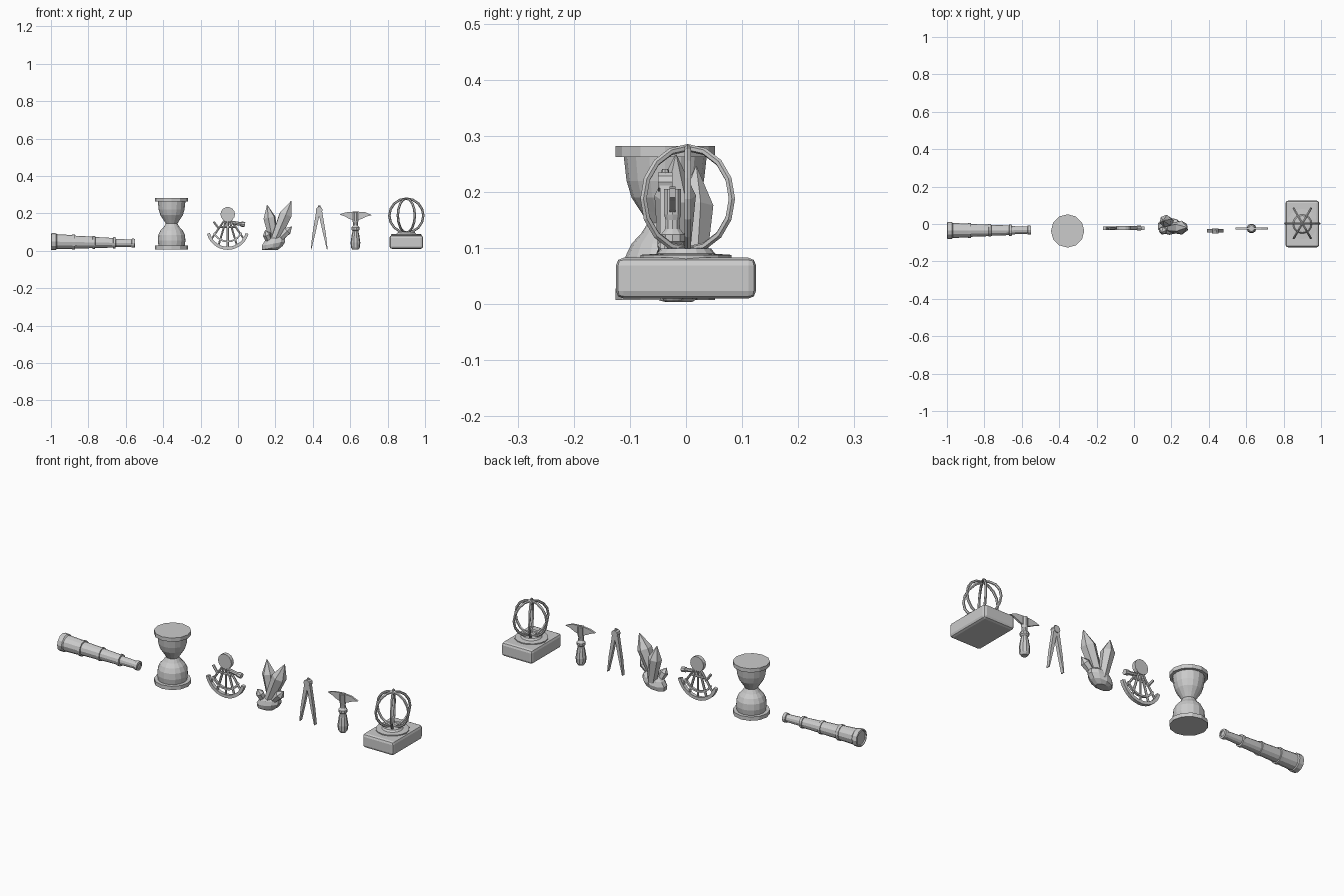
import bpy, bmesh, math
from mathutils import Vector, Matrix

if "Cube" in bpy.data.objects:
    bpy.data.objects.remove(bpy.data.objects["Cube"])


def finish(bm, name, mat=None):
    bmesh.ops.recalc_face_normals(bm, faces=bm.faces)
    me = bpy.data.meshes.new(name)
    bm.to_mesh(me)
    bm.free()
    ob = bpy.data.objects.new(name, me)
    bpy.context.collection.objects.link(ob)
    if mat:
        ob.matrix_world = mat
    return ob


def between(a, b):
    d = Vector(b) - Vector(a)
    return Matrix.Translation(a) @ d.to_track_quat('Z', 'Y').to_matrix().to_4x4()


def lathe(name, prof, mat, n=12, sy=1.0):
    """Turn (radius, height) pairs round local z, capping both ends."""
    bm = bmesh.new()
    rings = [[bm.verts.new((r * math.cos(math.tau * i / n), sy * r * math.sin(math.tau * i / n), h))
              for i in range(n)] for r, h in prof]
    for a, b in zip(rings, rings[1:]):
        for i in range(n):
            bm.faces.new((a[i], a[(i + 1) % n], b[(i + 1) % n], b[i]))
    bm.faces.new(rings[0])
    bm.faces.new(rings[-1])
    return finish(bm, name, mat)


def rod(name, a, b, r0, r1=None, n=8, sy=1.0):
    L = (Vector(b) - Vector(a)).length
    return lathe(name, [(r0, 0), (r0 if r1 is None else r1, L)], between(a, b), n, sy)


def arc(name, c, R, a0, a1, n, w, t):
    """Flat band in the xz plane, w wide and t thick."""
    bm = bmesh.new()
    secs = []
    for i in range(n + 1):
        a = math.radians(a0 + (a1 - a0) * i / n)
        secs.append([bm.verts.new((c[0] + r * math.cos(a), c[1] + y, c[2] + r * math.sin(a)))
                     for r, y in ((R, -t / 2), (R, t / 2), (R - w, t / 2), (R - w, -t / 2))])
    for p, q in zip(secs, secs[1:]):
        for k in range(4):
            bm.faces.new((p[k], p[(k + 1) % 4], q[(k + 1) % 4], q[k]))
    bm.faces.new(secs[0])
    bm.faces.new(secs[-1])
    return finish(bm, name)


def plate(name, pts, y, t):
    """Outline in xz extruded along y."""
    bm = bmesh.new()
    f = bm.faces.new([bm.verts.new((x, y - t / 2, z)) for x, z in pts])
    ext = bmesh.ops.extrude_face_region(bm, geom=[f])['geom']
    bmesh.ops.translate(bm, vec=(0, t, 0), verts=[v for v in ext if isinstance(v, bmesh.types.BMVert)])
    return finish(bm, name)


T = Matrix.Translation

# Spyglass: stepped tubes with collars
lathe("spyglass", [(.036, .006), (.038, 0), (.045, .002), (.045, .027), (.040, .032), (.037, .112),
                   (.040, .113), (.040, .128), (.034, .129), (.031, .222), (.034, .223), (.034, .236),
                   (.029, .237), (.026, .332), (.030, .333), (.030, .346), (.022, .347), (.019, .430),
                   (.024, .432), (.024, .448), (.014, .450), (.014, .446)],
      between((-1, -.035, .049), (-.55, -.033, .040)), 12)

# Hourglass
hc = T((-.355, -.037, 0))
for nm, z in (("hourglass_bottom", .008), ("hourglass_top", .262)):
    lathe(nm, [(.089, z), (.089, z + .020)], hc, 12)
lathe("hourglass_glass", [(.070, .026), (.074, .055), (.071, .085), (.060, .108), (.043, .126), (.031, .145),
                          (.043, .164), (.060, .190), (.069, .220), (.074, .264)], hc, 16)

# Sextant
sx, sy = -.055, -.022
rod("sextant_mirror", (sx, sy - .010, .195), (sx, sy + .010, .195), .039, n=14)
arc("sextant_limb", (sx, sy, .120), .115, 195, 345, 14, .016, .018)
arc("sextant_inner_arc", (sx, sy, .130), .085, 205, 335, 10, .009, .012)
for i, a in enumerate((-56, -28, 0, 28, 56)):
    s, c = math.sin(math.radians(a)), math.cos(math.radians(a))
    rod(f"sextant_strut_{i}", (sx + s * .015, sy, .170), (sx + s * .107, sy, .120 - .107 * c), .006, n=6)
rod("sextant_crossbar", (sx - .045, sy, .128), (sx + .045, sy, .128), .006, n=6)
rod("sextant_side_shade", (sx - .045, sy, .115), (sx - .075, sy, .155), .007, n=6)
lathe("sextant_sight", [(.010, 0), (.010, .045), (.014, .047), (.014, .068)],
      between((-.03, sy, .150), (.035, sy, .140)), 8)

# Crystal cluster on a rock
bm = bmesh.new()
bmesh.ops.create_uvsphere(bm, u_segments=10, v_segments=6, radius=1)
for v in bm.verts:
    v.co = Vector((.19 + .066 * v.co.x + .012 * v.co.z, -.012 + .046 * v.co.y,
                   max(.004, .038 + .046 * v.co.z + .012 * v.co.x)))
bmesh.ops.remove_doubles(bm, verts=bm.verts, dist=.0005)
finish(bm, "crystal_rock")


def crystal(name, a, b, r):
    L = (Vector(b) - Vector(a)).length
    lathe(name, [(r * .65, 0), (r, L * .68), (r * .04, L)], between(a, b), 6)


crystal("crystal_tall", (.190, -.022, .04), (.285, -.018, .266), .037)
crystal("crystal_left", (.195, .010, .03), (.156, .018, .245), .034)
crystal("crystal_small", (.215, -.025, .055), (.288, -.03, .130), .023)
crystal("crystal_stub", (.170, -.02, .04), (.145, -.045, .110), .022)

# Dividers: two tapering legs and a hinge
dx, dy = .434, -.037
for s, nm in ((-1, "left"), (1, "right")):
    plate(f"divider_leg_{nm}", [(dx + s * x, z) for x, z in
          ((0, .232), (.014, .222), (.026, .15), (.036, .09), (.045, .008), (.041, .008), (.021, .09), (0, .185))],
          dy, .018)
rod("divider_hinge", (dx, dy - .013, .218), (dx, dy + .013, .218), .018, n=10)
rod("divider_finial", (dx, dy, .225), (dx, dy, .241), .008, .006)

# Pick hammer
kx, ky = .628, -.024
lathe("hammer_handle", [(.016, .006), (.024, .018), (.026, .045), (.020, .085), (.015, .105), (.022, .112),
                        (.022, .124), (.014, .134), (.013, .150), (.016, .160), (.016, .205)], T((kx, ky, 0)), 10)
plate("hammer_head", [(.543, .194), (.575, .205), (.628, .210), (.680, .206), (.716, .190),
                      (.690, .184), (.660, .170), (.628, .160), (.596, .170), (.570, .184)], ky, .010)

# Ringed globe on a block
bm = bmesh.new()
bmesh.ops.create_cube(bm, size=1, matrix=Matrix.Diagonal((.18, .25, .073, 1)))
bmesh.ops.bevel(bm, geom=bm.edges[:], offset=.014, segments=2, affect='EDGES', profile=.5)
finish(bm, "globe_base", T((.9, 0, .0465)))
lathe("globe_foot", [(.081, .080), (.081, .088), (.052, .090), (.045, .099), (.015, .101)], T((.9, 0, 0)), 16)
N, M, R, r = 16, 6, .091, .0065
for j in range(3):
    bm = bmesh.new()
    vs = [[bm.verts.new(((R + r * math.cos(math.tau * k / M)) * math.cos(math.tau * i / N),
                         r * math.sin(math.tau * k / M),
                         (R + r * math.cos(math.tau * k / M)) * math.sin(math.tau * i / N)))
           for k in range(M)] for i in range(N)]
    for i in range(N):
        for k in range(M):
            p, q, k2 = vs[i], vs[(i + 1) % N], (k + 1) % M
            bm.faces.new((p[k], p[k2], q[k2], q[k]))
    finish(bm, f"globe_ring_{j}", T((.9, .003, .188)) @ Matrix.Rotation(math.radians(60 * j), 4, 'Z'))
